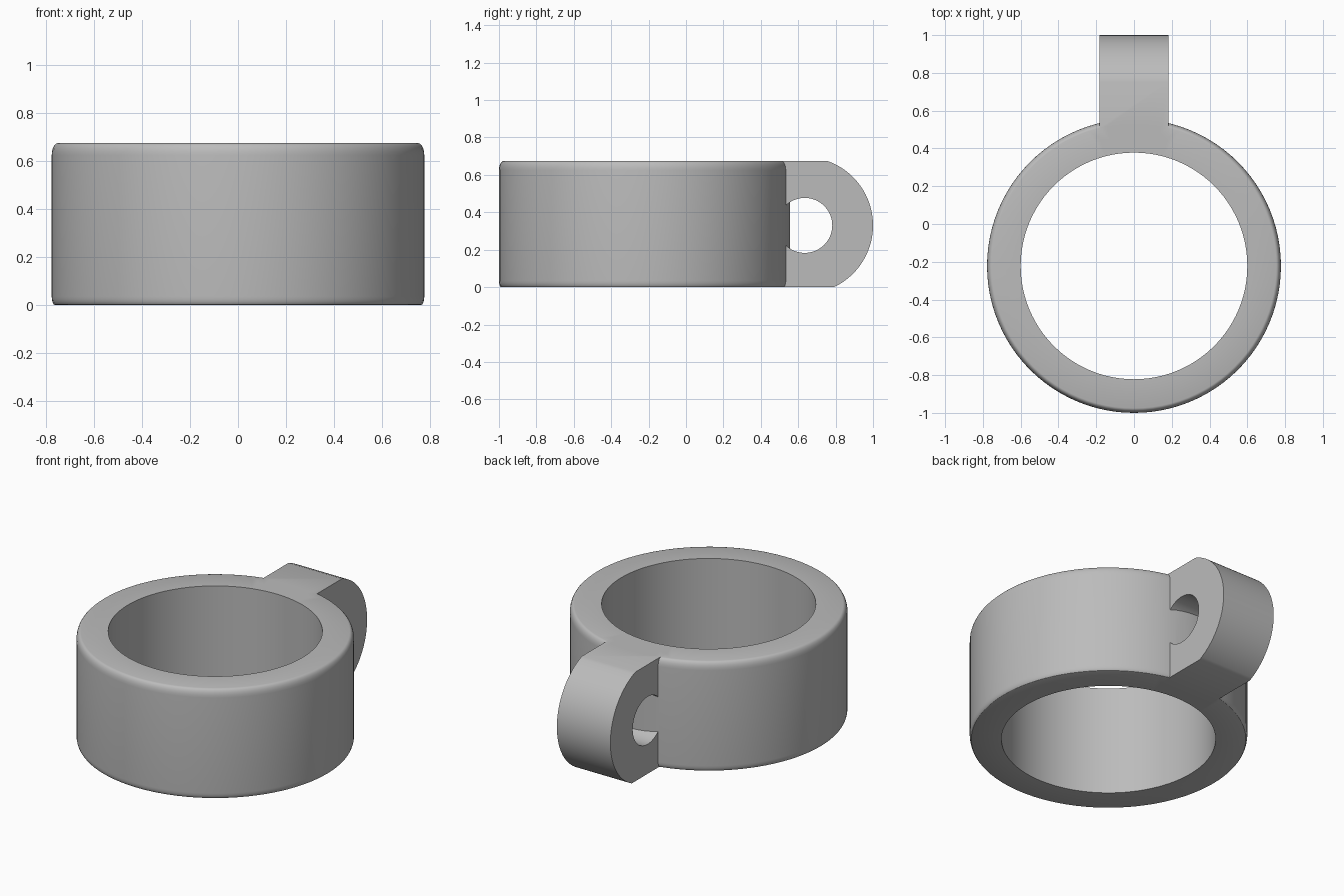
import bpy, bmesh
from math import sin, cos, pi, sqrt
from mathutils import Vector, Matrix

cube = bpy.data.objects.get("Cube")
if cube:
    bpy.data.objects.remove(cube, do_unlink=True)

HEIGHT = 0.675
RING_Y = -0.222
OUTER, INNER = 0.778, 0.6
LUG_HALF = 0.183
EYE_Y, EYE_Z, EYE_R, LUG_R = 0.635, 0.33, 0.147, 0.365

grey = bpy.data.materials.new("plain grey")
grey.use_nodes = True
colour = (0.5, 0.5, 0.5, 1)
grey.diffuse_color = colour
grey.node_tree.nodes["Principled BSDF"].inputs["Base Color"].default_value = colour


def make_object(name, bm):
    bmesh.ops.recalc_face_normals(bm, faces=bm.faces)
    mesh = bpy.data.meshes.new(name)
    bm.to_mesh(mesh)
    bm.free()
    mesh.materials.append(grey)
    obj = bpy.data.objects.new(name, mesh)
    bpy.context.collection.objects.link(obj)
    return obj


def lathe(name, profile, centre, steps=96):
    """Closed (radius, z) profile turned about a vertical axis."""
    bm = bmesh.new()
    loops = []
    for i in range(steps):
        a = 2 * pi * i / steps
        loops.append([bm.verts.new(centre + Vector((r * sin(a), r * cos(a), z))) for r, z in profile])
    n = len(profile)
    for i in range(steps):
        a, b = loops[i], loops[(i + 1) % steps]
        for j in range(n):
            k = (j + 1) % n
            bm.faces.new((a[j], a[k], b[k], b[j]))
    return make_object(name, bm)


def extrude_x(name, outline, half):
    """Closed (y, z) outline extruded to both sides of x = 0."""
    bm = bmesh.new()
    left, right = ([bm.verts.new((x, y, z)) for y, z in outline] for x in (-half, half))
    bm.faces.new(left)
    bm.faces.new(right)
    for i in range(len(outline)):
        j = (i + 1) % len(outline)
        bm.faces.new((left[i], left[j], right[j], right[i]))
    return make_object(name, bm)


def combine(target, tool, operation):
    mod = target.modifiers.new(operation.title(), 'BOOLEAN')
    mod.operation = operation
    mod.solver = 'EXACT'
    mod.object = tool
    bpy.context.view_layer.objects.active = target
    bpy.ops.object.modifier_apply(modifier=mod.name)
    bpy.data.objects.remove(tool, do_unlink=True)


def rounding(width, height, z, up):
    """Quarter-ellipse at the outer edge, from side wall to flat end."""
    quarter = [i * pi / 10 for i in range(6)]
    return [(OUTER - width * (1 - cos(a)), z + up * height * (sin(a) - 1)) for a in quarter]


# Ring band with rounded outer edges
profile = [(INNER, HEIGHT), (INNER, 0)]
profile += rounding(0.013, 0.035, 0, -1)[::-1]
profile += rounding(0.025, 0.05, HEIGHT, 1)
ring = lathe("ring_with_lug", profile, Vector((0, RING_Y, 0)))

# Lug: flat top and bottom, round back end
y_top = EYE_Y + sqrt(LUG_R ** 2 - (HEIGHT - EYE_Z) ** 2)
y_bottom = EYE_Y + sqrt(LUG_R ** 2 - EYE_Z ** 2)
start = Vector((y_bottom - EYE_Y, -EYE_Z))
sweep = start.angle_signed(Vector((y_top - EYE_Y, HEIGHT - EYE_Z)))
outline = [(0.45, HEIGHT), (0.45, 0)]
for i in range(41):
    p = Matrix.Rotation(abs(sweep) * i / 40, 2) @ start
    outline.append((EYE_Y + p.x, EYE_Z + p.y))
lug = extrude_x("lug", outline, LUG_HALF)

# Eye hole through the lug, closed off by the ring wall
circle = [2 * pi * i / 64 for i in range(64)]
eye = extrude_x("eye_cutter", [(EYE_Y + EYE_R * cos(a), EYE_Z + EYE_R * sin(a)) for a in circle], 0.3)
combine(lug, eye, 'DIFFERENCE')
combine(ring, lug, 'UNION')

# Smooth curved walls, crisp rims
bpy.ops.object.select_all(action='DESELECT')
ring.select_set(True)
bpy.context.view_layer.objects.active = ring
bpy.ops.object.shade_smooth_by_angle(angle=pi / 6)
